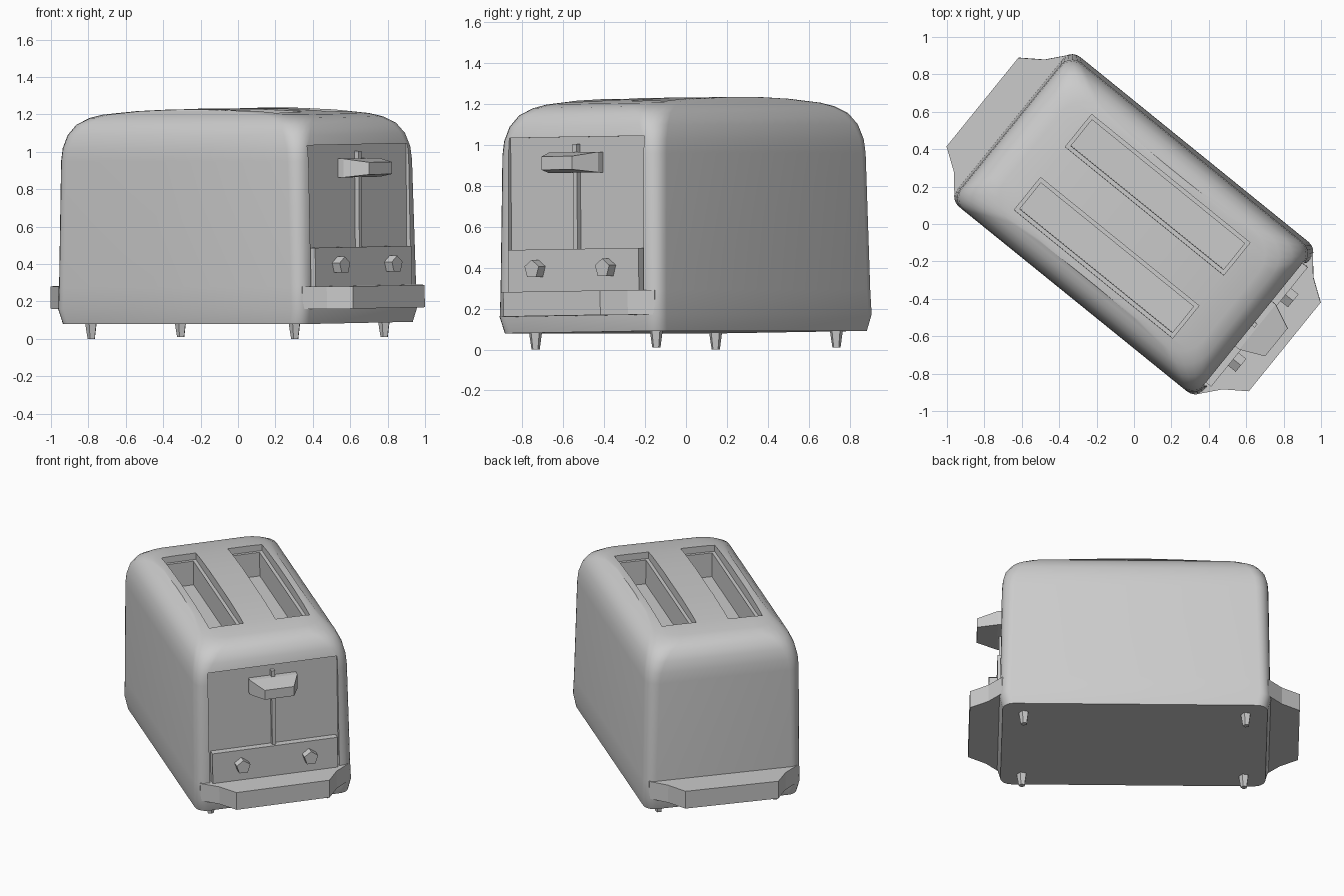
import bpy, bmesh, math
from mathutils import Matrix, Vector

cube = bpy.data.objects.get("Cube")
if cube:
    bpy.data.objects.remove(cube, do_unlink=True)

# Single grey finish
grey = bpy.data.materials.new("plain_grey")
grey.use_nodes = True
COLOR = (0.6, 0.6, 0.6, 1)
grey.diffuse_color = COLOR
grey.node_tree.nodes["Principled BSDF"].inputs["Base Color"].default_value = COLOR

# Everything is built along x, then turned and tipped slightly
PLACE = (Matrix.Translation((0, 0, 0.005)) @ Matrix.Rotation(math.radians(-39), 4, 'Z')
         @ Matrix.Rotation(math.radians(0.75), 4, 'X'))
parts = []


def finish(name, bm):
    bmesh.ops.recalc_face_normals(bm, faces=bm.faces)
    mesh = bpy.data.meshes.new(name)
    bm.to_mesh(mesh)
    bm.free()
    mesh.materials.append(grey)
    obj = bpy.data.objects.new(name, mesh)
    bpy.context.collection.objects.link(obj)
    parts.append(obj)
    return obj


def loft(name, rings):
    """Skin a list of equal rings of points and cap both ends."""
    bm = bmesh.new()
    loops = [[bm.verts.new(p) for p in ring] for ring in rings]
    n = len(loops[0])
    for low, high in zip(loops, loops[1:]):
        for i in range(n):
            j = (i + 1) % n
            bm.faces.new((low[i], low[j], high[j], high[i]))
    bm.faces.new(loops[0][::-1])
    bm.faces.new(loops[-1])
    return finish(name, bm)


def box(name, x, y, z):
    rings = [[(x[a], y[b], h) for a, b in ((0, 0), (1, 0), (1, 1), (0, 1))] for h in z]
    return loft(name, rings)


def rounded_ring(hx, hy, r, z, steps=5):
    ring = []
    for q, (sx, sy) in enumerate(((1, 1), (-1, 1), (-1, -1), (1, -1))):
        for k in range(steps + 1):
            a = (q + k / steps) * math.pi / 2
            ring.append((sx * (hx - r) + r * math.cos(a),
                         sy * (hy - r) + r * math.sin(a), z))
    return ring


def pentagon(centre, r, axis, along):
    ring = []
    for k in range(5):
        a = k * math.tau / 5
        c, s = r * math.cos(a), r * math.sin(a)
        offset = (c, s, along) if axis == 'Z' else (along, s, c)
        ring.append(Vector(centre) + Vector(offset))
    return ring


def carve(target, cutter):
    mod = target.modifiers.new("cut", 'BOOLEAN')
    mod.operation = 'DIFFERENCE'
    mod.solver = 'EXACT'
    mod.object = cutter
    bpy.context.view_layer.objects.active = target
    bpy.ops.object.modifier_apply(modifier=mod.name)
    parts.remove(cutter)
    bpy.data.objects.remove(cutter, do_unlink=True)


# Body shell: half length, half width, corner radius, height
profile = [(.835, .50, .07, .08), (.855, .515, .07, .16), (.85, .512, .07, .28),
           (.84, .505, .08, .95), (.835, .50, .085, 1.02), (.82, .485, .10, 1.09),
           (.79, .46, .12, 1.145), (.745, .425, .15, 1.18), (.68, .395, .16, 1.198),
           (.46, .375, .15, 1.217), (.22, .37, .14, 1.226)]
body = loft("body", [rounded_ring(*p) for p in profile])

# Bread slots with a stepped rim
for s in (-1, 1):
    mid = s * 0.217
    carve(body, box("rim_cutter", (-.545, .545), (mid - .112, mid + .112), (1.165, 1.4)))
    carve(body, box("slot_cutter", (-.525, .525), (mid - .09, mid + .09), (1.0, 1.4)))

# Shallow recess behind the controls
carve(body, box("recess_cutter", (.822, 1.2), (-.425, .425), (.27, 1.035)))

# Flared ledges at both ends
half = [(.70, .48), (.84, .485), (.925, .385), (1.04, .305)]
outline = half + [(x, -y) for x, y in reversed(half)]
for s, name in ((1, "front_ledge"), (-1, "rear_ledge")):
    loft(name, [[(s * x, y, z) for x, y in outline] for z in (.16, .28)])

# Control panel, lever track and lever handle
box("control_panel", (.80, .868), (-.41, .41), (.27, .487))
box("lever_track", (.81, .85), (-.012, .012), (.48, 1.0))
handle = []
for x, w, low, high in ((.815, .155, .86, .96), (.86, .155, .86, .96), (.99, .096, .875, .94)):
    handle.append([(x, -w, low), (x, w, low), (x, w, high), (x, -w, high)])
loft("lever_handle", handle)

# Knobs
for s, name in ((-1, "right_knob"), (1, "left_knob")):
    loft(name, [pentagon((0, s * .222, .39), .047, 'X', x) for x in (.85, .92)])

# Tapered feet
for sx, end in ((1, "front"), (-1, "rear")):
    for sy, side in ((1, "left"), (-1, "right")):
        loft(f"{end}_{side}_foot",
             [pentagon((sx * .70, sy * .38, 0), r, 'Z', z) for r, z in ((.021, 0), (.036, .10))])

# Place parts and smooth the shell
for obj in parts:
    obj.data.transform(PLACE)
bpy.ops.object.select_all(action='DESELECT')
body.select_set(True)
bpy.context.view_layer.objects.active = body
bpy.ops.object.shade_smooth_by_angle(angle=math.radians(35))
